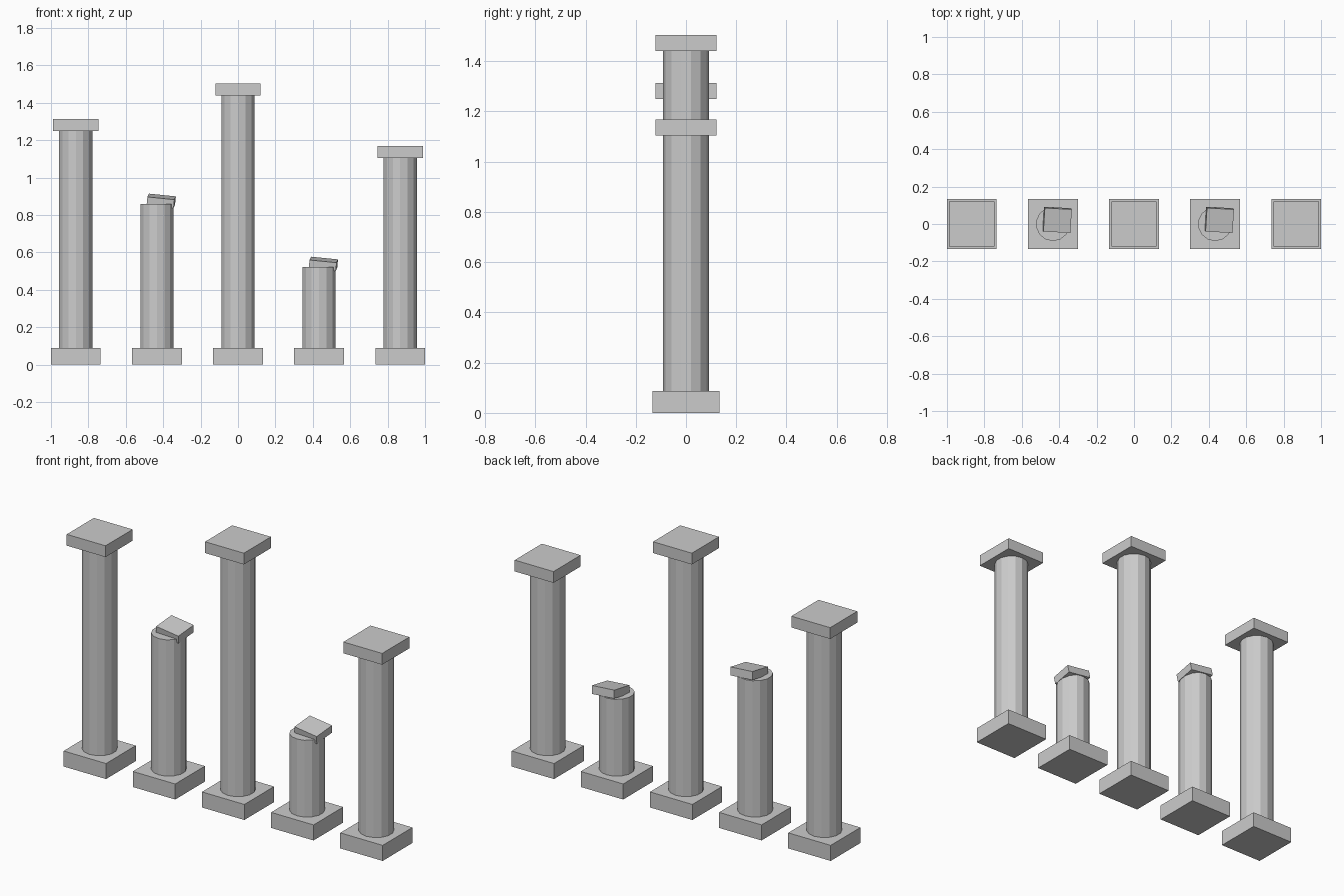
import bpy

if "Cube" in bpy.data.objects:
    bpy.data.objects.remove(bpy.data.objects["Cube"])

SPACING = 0.4335
BASE_W, BASE_H = 0.266, 0.088
CAP_W, CAP_H = 0.243, 0.064
RADIUS, SIDES = 0.091, 14


def box(name, size, loc, rot=(0, 0, 0)):
    bpy.ops.mesh.primitive_cube_add(size=1, location=loc, rotation=rot)
    ob = bpy.context.object
    ob.name = name
    ob.scale = size
    return ob


def shaft(name, x, top):
    bpy.ops.mesh.primitive_cylinder_add(
        vertices=SIDES, radius=RADIUS, depth=top - BASE_H,
        location=(x, 0, (top + BASE_H) / 2))
    bpy.context.object.name = name


# shaft top height, and whether the column is broken
columns = [(1.25, False), (0.86, True), (1.44, False), (0.523, True), (1.104, False)]

for i, (top, broken) in enumerate(columns):
    x = (i - 2) * SPACING
    # square plinth and round shaft
    box(f"base_{i + 1}", (BASE_W, BASE_W, BASE_H), (x, 0, BASE_H / 2))
    shaft(f"shaft_{i + 1}", x, top)
    if broken:
        # tilted chunk of stone on the broken end
        box(f"broken_chunk_{i + 1}", (0.145, 0.127, 0.045),
            (x + 0.023, 0.022, top + 0.016), (0.14, 0.1, -0.05))
    else:
        # square capital
        box(f"capital_{i + 1}", (CAP_W, CAP_W, CAP_H), (x, 0, top + CAP_H / 2))
